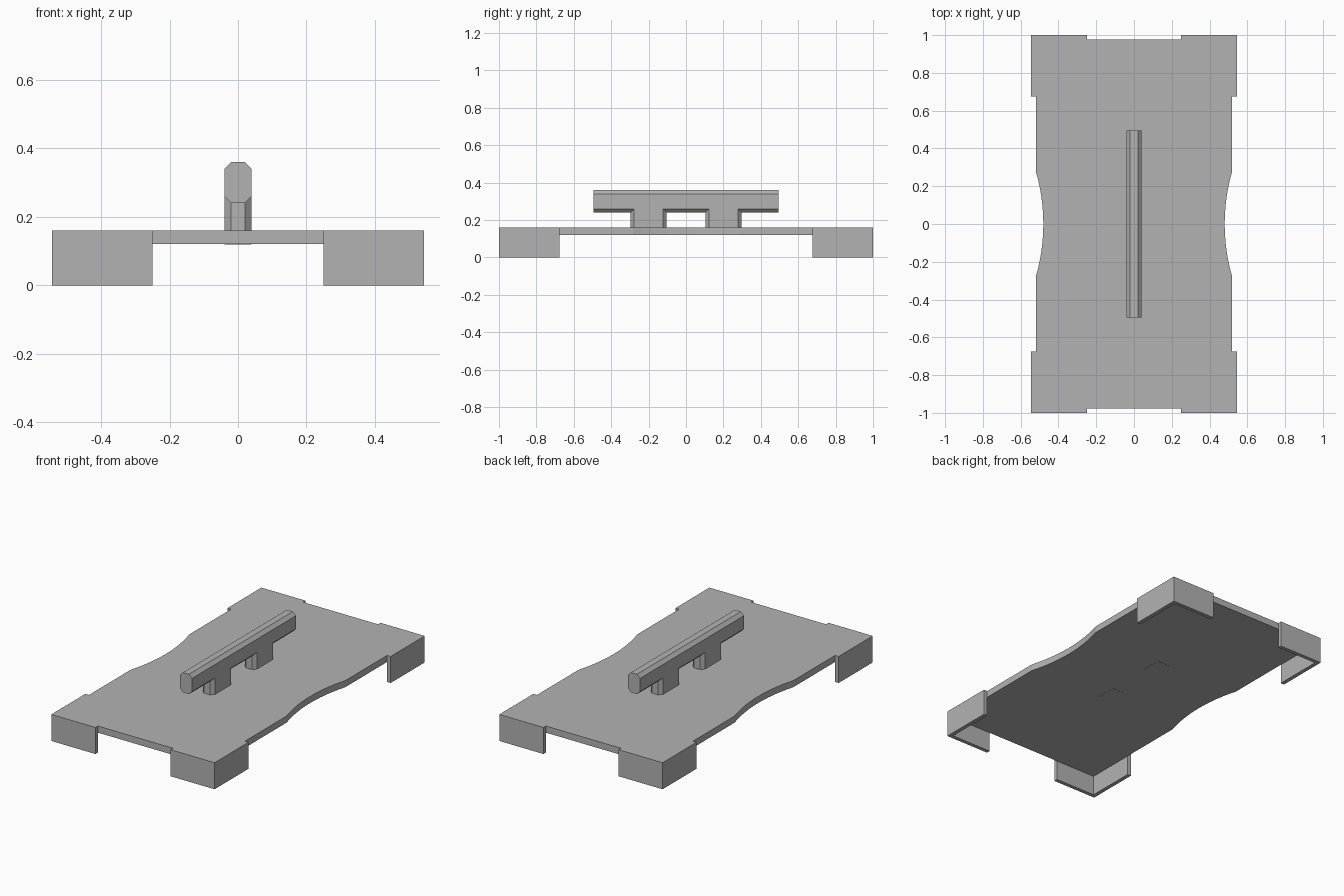
import bpy, bmesh, math

cube = bpy.data.objects.get("Cube")
if cube:
    bpy.data.objects.remove(cube, do_unlink=True)

GREY = (0.45, 0.45, 0.45, 1)
grey = bpy.data.materials.new("plain grey")
grey.use_nodes = True
grey.diffuse_color = GREY
grey.node_tree.nodes["Principled BSDF"].inputs["Base Color"].default_value = GREY


def prism(name, outline, low, high, axis="z"):
    """Extrude an outline along z, or an (x, z) outline along y."""
    place = (lambda a, b, t: (a, b, t)) if axis == "z" else (lambda a, b, t: (a, t, b))
    bm = bmesh.new()
    face = bm.faces.new([bm.verts.new(place(a, b, low)) for a, b in outline])
    moved = bmesh.ops.extrude_face_region(bm, geom=[face])["geom"]
    bmesh.ops.translate(bm, vec=place(0, 0, high - low),
                        verts=[v for v in moved if isinstance(v, bmesh.types.BMVert)])
    bmesh.ops.recalc_face_normals(bm, faces=bm.faces)
    mesh = bpy.data.meshes.new(name)
    bm.to_mesh(mesh)
    bm.free()
    mesh.materials.append(grey)
    obj = bpy.data.objects.new(name, mesh)
    bpy.context.collection.objects.link(obj)
    return obj


def octagon(half_a, half_b, cut, mid=0):
    """Rectangle with its four corners cut off."""
    a, b = half_a - cut, half_b - cut
    pts = [(half_a, -b), (half_a, b), (a, half_b), (-a, half_b),
           (-half_a, b), (-half_a, -b), (-a, -half_b), (a, -half_b)]
    return [(p, q + mid) for p, q in pts]


TOP, UNDER = 0.16, 0.12
PLATE_X, PLATE_Y = 0.52, 0.977

# Flat plate with a shallow circular waist on each long side
RADIUS, STEPS = 1.0, 12
half_angle = math.asin(0.28 / RADIUS)
waist = []
for i in range(STEPS + 1):
    t = half_angle * (2 * i / STEPS - 1)
    waist.append((0.48 + RADIUS * (1 - math.cos(t)), RADIUS * math.sin(t)))
right_edge = [(PLATE_X, -PLATE_Y)] + waist + [(PLATE_X, PLATE_Y)]
plate = right_edge + [(-x, -y) for x, y in right_edge]
prism("base_plate", plate, UNDER, TOP)

# L-shaped corner feet wrapped around the plate
OUT_X, OUT_Y, END_X, END_Y = 0.544, 1.0, 0.25, 0.676
bracket = [(END_X, OUT_Y), (OUT_X, OUT_Y), (OUT_X, END_Y),
           (PLATE_X, END_Y), (PLATE_X, PLATE_Y), (END_X, PLATE_Y)]
for sx, side in ((1, "left"), (-1, "right")):
    for sy, end in ((-1, "front"), (1, "back")):
        prism(f"{end}_{side}_corner_foot", [(x * sx, y * sy) for x, y in bracket], 0, TOP)

# Chamfered grip bar, its two posts and the post ends under the plate
prism("grip_bar", octagon(0.04, 0.06, 0.02, 0.30), -0.495, 0.495, axis="y")
for y, end in ((-0.2, "front"), (0.2, "back")):
    prism(f"{end}_grip_post", octagon(0.04, 0.097, 0.02, y), TOP, 0.27)
    tenon = [(-0.04, y - 0.06), (0.04, y - 0.06), (0.04, y + 0.06), (-0.04, y + 0.06)]
    prism(f"{end}_post_end", tenon, UNDER - 0.001, TOP - 0.01)
